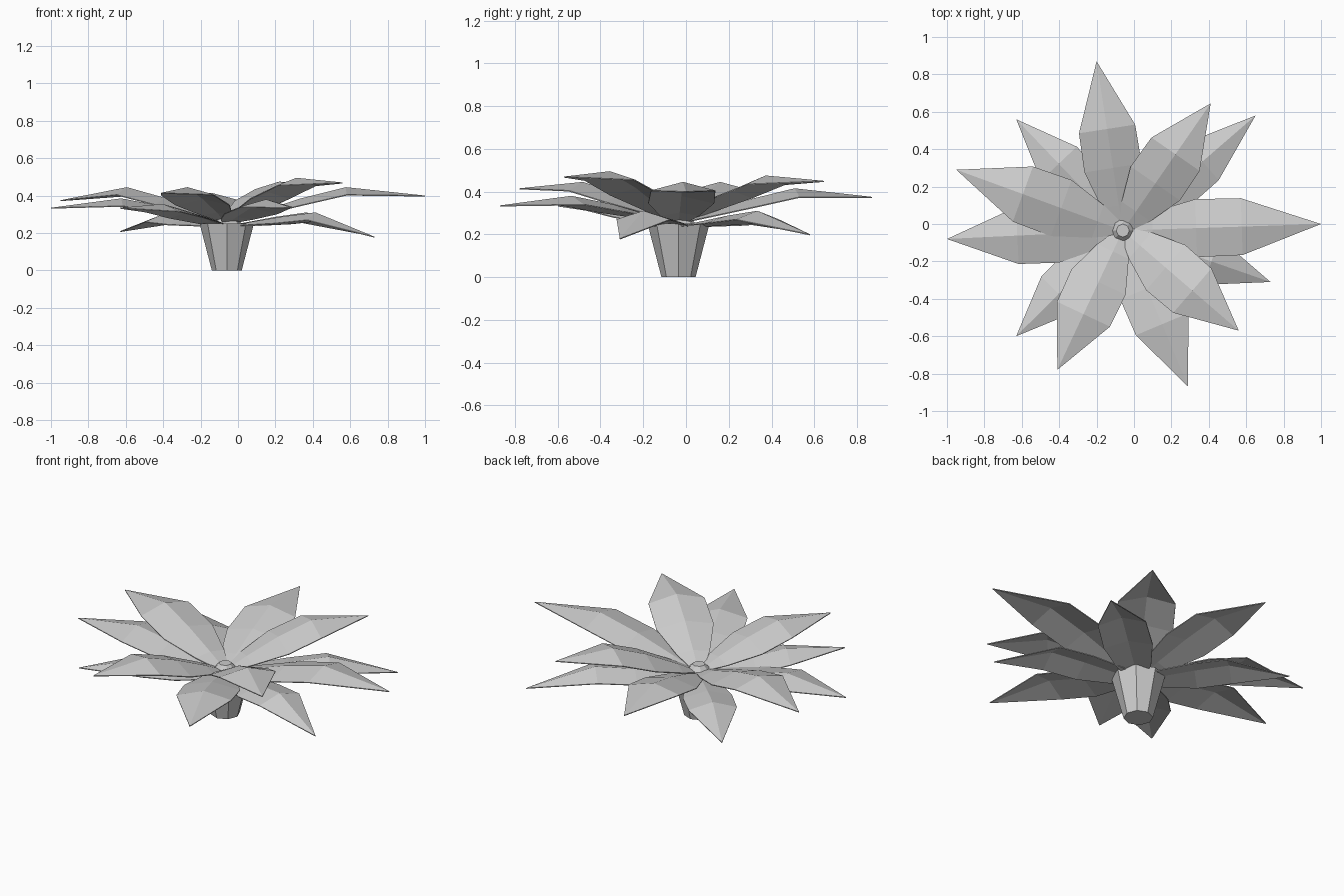
import bpy
import bmesh
from math import hypot
from mathutils import Vector

if "Cube" in bpy.data.objects:
    bpy.data.objects.remove(bpy.data.objects["Cube"])

CENTRE = Vector((-0.06, -0.035, 0))


def make_object(name, bm):
    bmesh.ops.recalc_face_normals(bm, faces=bm.faces)
    mesh = bpy.data.meshes.new(name)
    bm.to_mesh(mesh)
    bm.free()
    obj = bpy.data.objects.new(name, mesh)
    bpy.context.collection.objects.link(obj)
    return obj


def leaf(name, tip, base_z, ridge_z, half_width):
    """Pointed leaf with a raised midrib, arching from the core to its tip."""
    tip = Vector(tip)
    flat = Vector((tip.x - CENTRE.x, tip.y - CENTRE.y, 0))
    length = hypot(flat.x, flat.y)
    out = flat / length
    side = Vector((-out.y, out.x, 0))
    rise = ridge_z - base_z
    # distance from core, ridge height, half width, drop of the edges
    sections = [(0.03, base_z, 0.04, 0.0),
                (0.15 * length, base_z + 0.25 * rise, 0.093, 0.015),
                (0.37 * length, base_z + 0.67 * rise, half_width, 0.035),
                (0.60 * length, ridge_z, half_width * 0.98, 0.04)]
    bm = bmesh.new()
    rows = []
    for r, z, w, drop in sections:
        mid = CENTRE + out * r + Vector((0, 0, z))
        low = Vector((0, 0, -drop))
        rows.append([bm.verts.new(mid + side * w + low),
                     bm.verts.new(mid),
                     bm.verts.new(mid - side * w + low)])
    for a, b in zip(rows, rows[1:]):
        for i in range(2):
            bm.faces.new((a[i], b[i], b[i + 1], a[i + 1]))
    end = bm.verts.new(tip)
    for i in range(2):
        bm.faces.new((rows[-1][i], end, rows[-1][i + 1]))
    obj = make_object(name, bm)
    solid = obj.modifiers.new("thickness", 'SOLIDIFY')
    solid.thickness = 0.005
    solid.offset = -1
    return obj


# Tapered stem with a small domed crown
bpy.ops.mesh.primitive_cone_add(vertices=8, radius1=0.08, radius2=0.145, depth=0.25,
                                location=CENTRE + Vector((0, 0, 0.125)))
bpy.context.object.name = "stem"
bpy.ops.mesh.primitive_cone_add(vertices=8, radius1=0.08, radius2=0.035, depth=0.05,
                                location=CENTRE + Vector((0, 0, 0.275)))
bpy.context.object.name = "crown"

# Three tiers of leaves: base height, half width, (tip, ridge height)
tiers = {
    "lower_leaf": (0.24, 0.135, [((0.65, 0.58, 0.20), 0.31),
                                 ((-0.63, 0.56, 0.21), 0.30),
                                 ((-0.63, -0.60, 0.335), 0.355),
                                 ((0.73, -0.31, 0.18), 0.31)]),
    "middle_leaf": (0.26, 0.155, [((1.00, 0.00, 0.40), 0.445),
                                  ((-0.20, 0.87, 0.375), 0.415),
                                  ((-1.00, -0.08, 0.335), 0.385),
                                  ((0.29, -0.87, 0.335), 0.38)]),
    "upper_leaf": (0.27, 0.16, [((0.41, 0.645, 0.45), 0.475),
                                ((-0.95, 0.29, 0.375), 0.445),
                                ((-0.41, -0.78, 0.415), 0.445),
                                ((0.56, -0.57, 0.47), 0.495)]),
}
for tier, (base_z, half_width, leaves) in tiers.items():
    for i, (tip, ridge_z) in enumerate(leaves, 1):
        leaf(f"{tier}_{i}", tip, base_z, ridge_z, half_width)
